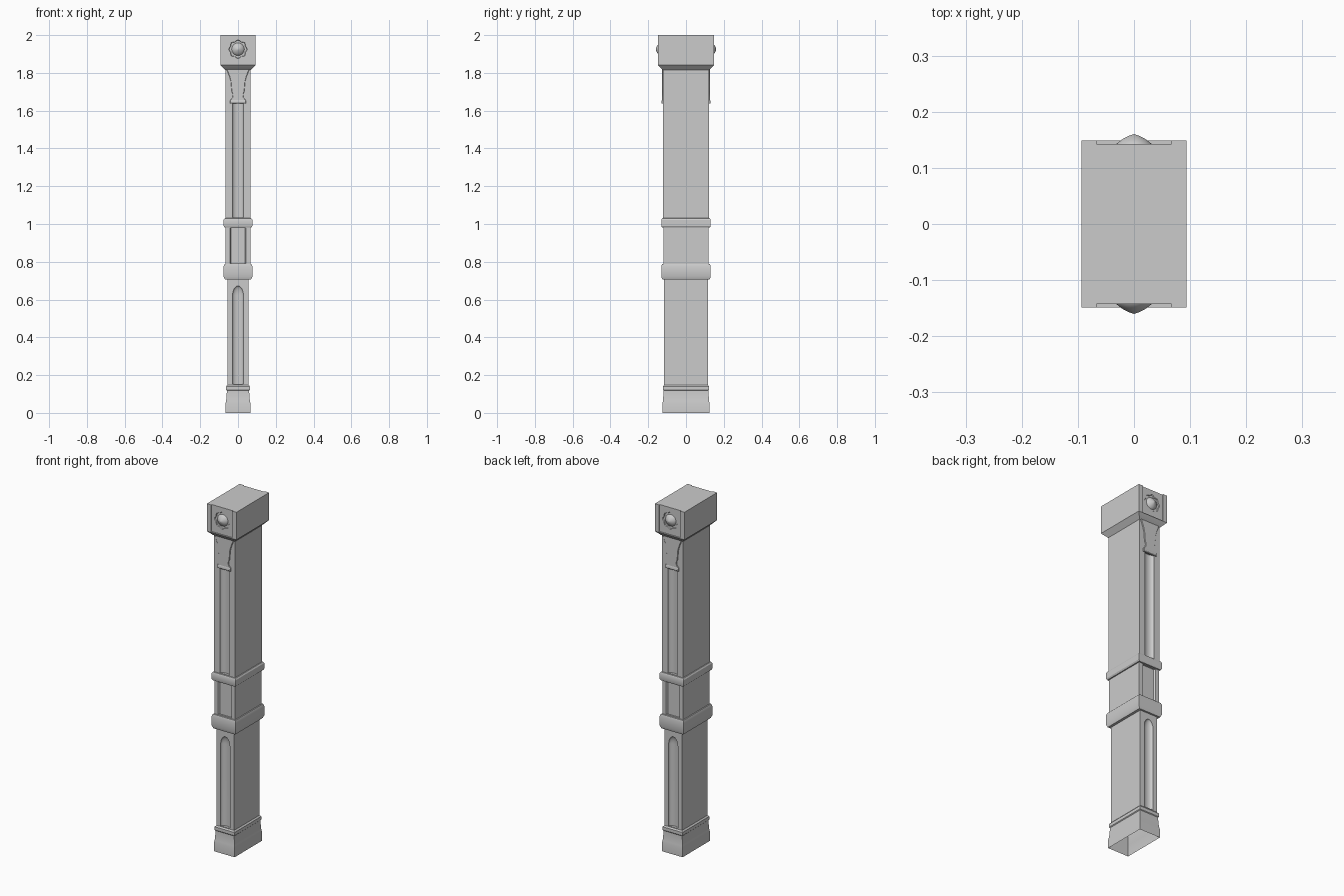
import bpy, bmesh, math

if "Cube" in bpy.data.objects:
    bpy.data.objects.remove(bpy.data.objects["Cube"])


def loft(name, rings):
    """Closed solid skinned through equal-length rings of points."""
    bm = bmesh.new()
    loops = [[bm.verts.new(p) for p in ring] for ring in rings]
    n = len(loops[0])
    for a, b in zip(loops, loops[1:]):
        for i in range(n):
            j = (i + 1) % n
            bm.faces.new((a[i], a[j], b[j], b[i]))
    bm.faces.new(loops[0])
    bm.faces.new(loops[-1])
    bmesh.ops.recalc_face_normals(bm, faces=bm.faces)
    me = bpy.data.meshes.new(name)
    bm.to_mesh(me)
    bm.free()
    ob = bpy.data.objects.new(name, me)
    bpy.context.collection.objects.link(ob)
    return ob


def rect_z(hx, hy, z):
    return [(-hx, -hy, z), (hx, -hy, z), (hx, hy, z), (-hx, hy, z)]


def rect_y(hx, y, z0, z1):
    return [(-hx, y, z0), (hx, y, z0), (hx, y, z1), (-hx, y, z1)]


def disc_y(y, zc, radii):
    n = len(radii)
    return [(r * math.cos(math.tau * i / n), y, zc + r * math.sin(math.tau * i / n))
            for i, r in enumerate(radii)]


def ellipse_z(rx, ry, y, z, n=28):
    return [(rx * math.cos(math.tau * i / n), y + ry * math.sin(math.tau * i / n), z)
            for i in range(n)]


def activate(ob):
    bpy.ops.object.select_all(action='DESELECT')
    ob.select_set(True)
    bpy.context.view_layer.objects.active = ob


def smooth(ob):
    activate(ob)
    bpy.ops.object.shade_smooth_by_angle(angle=math.radians(30))


def cut(ob, cutter):
    cutter.hide_render = True
    activate(ob)
    mod = ob.modifiers.new("cut", 'BOOLEAN')
    mod.operation = 'DIFFERENCE'
    mod.solver = 'EXACT'
    mod.object = cutter
    bpy.ops.object.modifier_apply(modifier=mod.name)
    bpy.data.objects.remove(cutter)


# Pillar body: plinth, shafts, collars and head as one stepped profile (z, half x, half y)
PROFILE = [
    (0, .066, .125), (.05, .066, .125), (.062, .063, .122), (.112, .059, .119),
    (.118, .059, .119), (.122, .063, .122), (.140, .063, .122), (.148, .056, .116),
    (.705, .056, .116), (.706, .069, .125), (.722, .076, .131), (.775, .076, .131),
    (.788, .071, .127), (.789, .066, .120), (.981, .066, .120), (.982, .071, .127),
    (.990, .076, .131), (1.022, .076, .131), (1.030, .071, .127), (1.031, .067, .122),
    (1.815, .067, .122), (1.817, .069, .126), (1.842, .0935, .149), (2.0, .0935, .149),
]
body = loft("pillar_body", [rect_z(hx, hy, z) for z, hx, hy in PROFILE])

ROSETTE_Z = 1.925
BRACKET = [(1.818, .060), (1.80, .053), (1.78, .045), (1.755, .038), (1.73, .036),
           (1.70, .033), (1.685, .027), (1.67, .029), (1.655, .041), (1.637, .042)]

for s, side in ((-1, "front"), (1, "back")):
    # Lower flute with an arched top
    rings = [ellipse_z(.029, .016, s * .116, .152)]
    for k in range(9):
        a = k * math.radians(88) / 8
        c = math.cos(a)
        rings.append(ellipse_z(.029 * c, .016 * c, s * .116, .622 + .05 * math.sin(a)))
    cut(body, loft("lower_flute_cutter", rings))

    # Upper flute running up behind the bracket
    cut(body, loft("upper_flute_cutter", [ellipse_z(.029, .016, s * .122, z)
                                          for z in (1.034, 1.642)]))

    # Sunken panel between the two collars, with sloped sides
    cut(body, loft("panel_cutter", [rect_y(.044, s * .1225, .791, .979),
                                    rect_y(.036, s * .110, .791, .979)]))

    # Sunken field on the head, open at the top, with a scalloped dish
    cut(body, loft("head_field_cutter", [rect_y(.067, s * .17, 1.845, 2.02),
                                         rect_y(.067, s * .143, 1.845, 2.02)]))
    scallop = [.050 + .004 * math.cos(8 * math.tau * i / 32) for i in range(32)]
    cut(body, loft("dish_cutter", [disc_y(s * .150, ROSETTE_Z, scallop),
                                   disc_y(s * .138, ROSETTE_Z, [r * .88 for r in scallop])]))

    # Pointed dome in the dish
    dome = [(.137, .034), (.143, .031), (.149, .024), (.154, .016), (.158, .007), (.160, .001)]
    smooth(loft("rosette_dome_" + side,
                [disc_y(s * y, ROSETTE_Z, [r] * 24) for y, r in dome]))

    # Wavy bracket plate under the head, with a small foot lip
    outline = [(w, z) for z, w in BRACKET] + [(-w, z) for z, w in reversed(BRACKET)]
    smooth(loft("bracket_" + side, [[(x * k, s * y, z) for x, z in outline]
                                    for y, k in ((.118, 1), (.125, 1), (.127, .95))]))
    smooth(loft("bracket_lip_" + side, [rect_y(.042, s * .118, 1.637, 1.657),
                                        rect_y(.042, s * .127, 1.637, 1.657),
                                        rect_y(.040, s * .129, 1.640, 1.652)]))

# Open underside
bm = bmesh.new()
bm.from_mesh(body.data)
under = [f for f in bm.faces if all(v.co.z < 1e-4 for v in f.verts)]
bmesh.ops.delete(bm, geom=under, context='FACES')
bm.to_mesh(body.data)
bm.free()
smooth(body)
